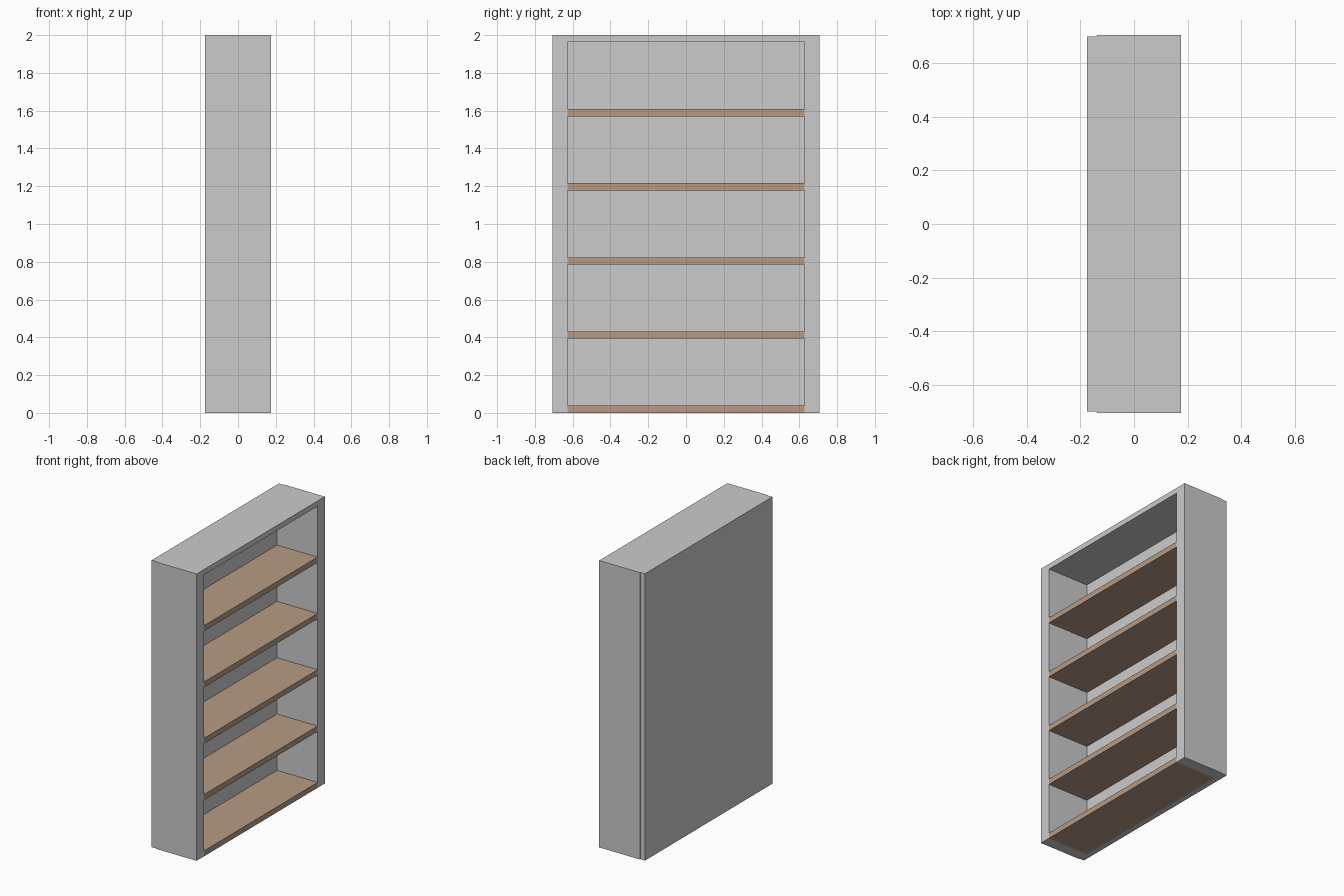
import bpy, bmesh

if "Cube" in bpy.data.objects:
    bpy.data.objects.remove(bpy.data.objects["Cube"])

W, H = 0.706, 2.0           # half width (y), height
D = 0.175                   # half depth (x)
IN_W, IN_H = 0.627, 1.963   # opening half width and height
BACK = -0.138               # front face of the back panel
SHELF_T, COUNT = 0.038, 5

wood = bpy.data.materials.new("wood")
wood.diffuse_color = (0.47, 0.33, 0.23, 1)
wood.use_nodes = True
wood.node_tree.nodes["Principled BSDF"].inputs["Base Color"].default_value = wood.diffuse_color


def extrude_x(name, profile, x0, x1, mat=None):
    """Extrude a y/z outline from x0 to x1."""
    bm = bmesh.new()
    face = bm.faces.new([bm.verts.new((x0, y, z)) for y, z in profile])
    geom = bmesh.ops.extrude_face_region(bm, geom=[face])["geom"]
    moved = [v for v in geom if isinstance(v, bmesh.types.BMVert)]
    bmesh.ops.translate(bm, verts=moved, vec=(x1 - x0, 0, 0))
    bmesh.ops.recalc_face_normals(bm, faces=bm.faces)
    mesh = bpy.data.meshes.new(name)
    bm.to_mesh(mesh)
    bm.free()
    if mat:
        mesh.materials.append(mat)
    obj = bpy.data.objects.new(name, mesh)
    bpy.context.collection.objects.link(obj)
    return obj


def rect(half_w, z0, z1):
    return [(-half_w, z0), (half_w, z0), (half_w, z1), (-half_w, z1)]


# Cabinet frame: two sides and the top as one arch
extrude_x("cabinet_frame",
          [(-W, 0), (-IN_W, 0), (-IN_W, IN_H), (IN_W, IN_H),
           (IN_W, 0), (W, 0), (W, H), (-W, H)], BACK, D)

# Back panel, slightly narrower than the frame
extrude_x("back_panel", rect(W - 0.005, 0, H), -D, BACK)

# Evenly spaced shelves, the lowest on the floor
for i in range(COUNT):
    z = i * IN_H / COUNT
    extrude_x(f"shelf_{i + 1}", rect(IN_W, z, z + SHELF_T), BACK, D, wood)
